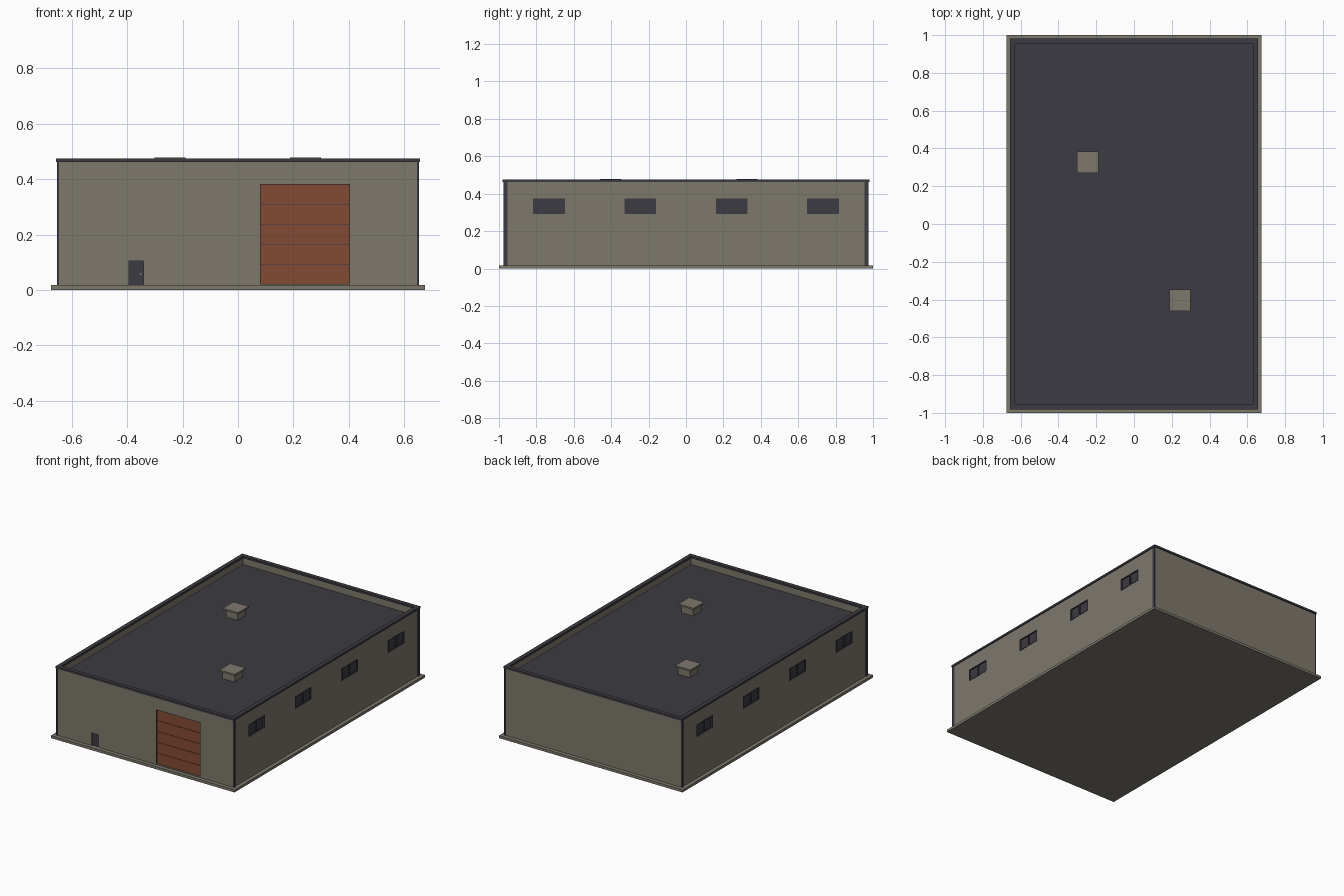
import bpy, bmesh

if "Cube" in bpy.data.objects:
    bpy.data.objects.remove(bpy.data.objects["Cube"])

def material(name, rgb):
    m = bpy.data.materials.new(name)
    m.diffuse_color = (*rgb, 1)
    m.use_nodes = True
    m.node_tree.nodes["Principled BSDF"].inputs["Base Color"].default_value = m.diffuse_color
    return m

BEIGE = material("warm grey wall", (0.208, 0.190, 0.152))
DARK = material("charcoal", (0.046, 0.043, 0.054))
RUST = material("rust orange", (0.225, 0.070, 0.034))
STEEL = material("light steel", (0.45, 0.45, 0.45))

def add_box(bm, x0, x1, y0, y1, z0, z1):
    verts = bmesh.ops.create_cube(bm, size=1)["verts"]
    for v in verts:
        v.co.x = x1 if v.co.x > 0 else x0
        v.co.y = y1 if v.co.y > 0 else y0
        v.co.z = z1 if v.co.z > 0 else z0

def finish(name, bm, mat):
    bmesh.ops.recalc_face_normals(bm, faces=bm.faces[:])
    me = bpy.data.meshes.new(name)
    bm.to_mesh(me)
    bm.free()
    me.materials.append(mat)
    ob = bpy.data.objects.new(name, me)
    bpy.context.collection.objects.link(ob)
    return ob

def boxes(name, mat, *dims):
    bm = bmesh.new()
    for d in dims:
        add_box(bm, *d)
    return finish(name, bm, mat)

WX, WY = 0.65, 0.975            # outer wall half sizes
IX, IY = 0.632, 0.957           # inner parapet half sizes
BASE, ROOF, TOP = 0.017, 0.415, 0.475
DEPTH = 0.012                   # depth of wall openings
WINDOW_Y = (-0.733, -0.245, 0.245, 0.733)
WIN_H, WZ0, WZ1 = 0.085, 0.291, 0.374
GATE = (0.08, 0.405, 0.021, 0.383)
DOOR = (-0.394, -0.341, BASE, 0.105)

# foundation slab
boxes("foundation", BEIGE, (-0.675, 0.675, -1, 1, 0, BASE))

# walls with the parapet sunk from the top face
bm = bmesh.new()
add_box(bm, -WX, WX, -WY, WY, BASE, 0.464)
top = [f for f in bm.faces if all(v.co.z > 0.4 for v in f.verts)]
bmesh.ops.inset_region(bm, faces=top, thickness=WX - IX)
hole = bmesh.ops.extrude_discrete_faces(bm, faces=top)["faces"][0]
for v in hole.verts:
    v.co.z = ROOF
walls = finish("walls", bm, BEIGE)

# opening cutters
cuts = []
for y in WINDOW_Y:
    for a, b in ((-WX - 0.05, -WX + DEPTH), (WX - DEPTH, WX + 0.05)):
        cuts.append((a, b, y - WIN_H, y + WIN_H, WZ0, WZ1))
for x0, x1, z0, z1 in (GATE, DOOR):
    cuts.append((x0, x1, -WY - 0.05, -WY + DEPTH, z0, z1))
cutter = boxes("opening_cutter", BEIGE, *cuts)
cutter.hide_render = True
cutter.hide_viewport = True
mod = walls.modifiers.new("openings", "BOOLEAN")
mod.operation = "DIFFERENCE"
mod.solver = "EXACT"
mod.object = cutter

# roof deck
boxes("roof_deck", DARK, (-IX, IX, -IY, IY, ROOF - 0.002, ROOF + 0.003))

# parapet coping
cx, cy, nx, ny, z0 = 0.656, 0.981, 0.629, 0.954, 0.462
coping = []
for s in (-1, 1):
    coping.append((*sorted((s * nx, s * cx)), -cy, cy, z0, TOP))
    coping.append((-nx, nx, *sorted((s * ny, s * cy)), z0, TOP))
boxes("parapet_coping", DARK, *coping)

# corner strips on the long walls
strips = []
for sx in (-1, 1):
    for sy in (-1, 1):
        strips.append((*sorted((sx * 0.646, sx * 0.653)),
                       *sorted((sy * 0.955, sy * 0.976)), BASE, z0))
boxes("corner_strips", DARK, *strips)

# two-pane windows: glass, border and centre bar
def window(name, s, y):
    def part(d0, d1, y0, y1, a, b):
        return (*sorted((s * (WX + d0), s * (WX + d1))), y + y0, y + y1, a, b)
    t, h = 0.006, WIN_H
    boxes(name, DARK,
          part(-DEPTH, -0.007, -h, h, WZ0, WZ1),
          part(-DEPTH, 0.001, -h, h, WZ0, WZ0 + t),
          part(-DEPTH, 0.001, -h, h, WZ1 - t, WZ1),
          part(-DEPTH, 0.001, -h, -h + t, WZ0, WZ1),
          part(-DEPTH, 0.001, h - t, h, WZ0, WZ1),
          part(-DEPTH, 0.001, -t / 2, t / 2, WZ0, WZ1))

for i, y in enumerate(WINDOW_Y):
    window(f"right_window_{i + 1}", 1, y)
    window(f"left_window_{i + 1}", -1, y)

# sectional gate with dark grooves
x0, x1, z0, z1 = GATE
yb = -WY + DEPTH
boxes("gate_backing", DARK, (x0, x1, yb - 0.002, yb + 0.001, z0, z1))
boxes("gate_lining", DARK,
      (x0, x0 + 0.002, -WY, yb, z0, z1),
      (x1 - 0.002, x1, -WY, yb, z0, z1),
      (x0, x1, -WY, yb, z1 - 0.002, z1))
n, gap = 5, 0.002
step = (z1 - 0.002 - z0) / n
boxes("gate_panels", RUST, *[
    (x0 + 0.002, x1 - 0.002, yb - 0.005, yb,
     z0 + i * step + gap / 2, z0 + (i + 1) * step - gap / 2) for i in range(n)])

# entrance door and handle
x0, x1, z0, z1 = DOOR
boxes("entrance_door", DARK, (x0, x1, yb - 0.006, yb, z0, z1))
boxes("door_handle", STEEL, (-0.354, -0.349, yb - 0.009, yb - 0.005, 0.056, 0.060))

# roof vents: body and overhanging cap
for i, (x, y) in enumerate(((-0.245, 0.327), (0.243, -0.404))):
    b, c = 0.043, 0.056
    boxes(f"roof_vent_{i + 1}", BEIGE,
          (x - b, x + b, y - b, y + b, ROOF, 0.468),
          (x - c, x + c, y - c, y + c, 0.467, 0.478))
